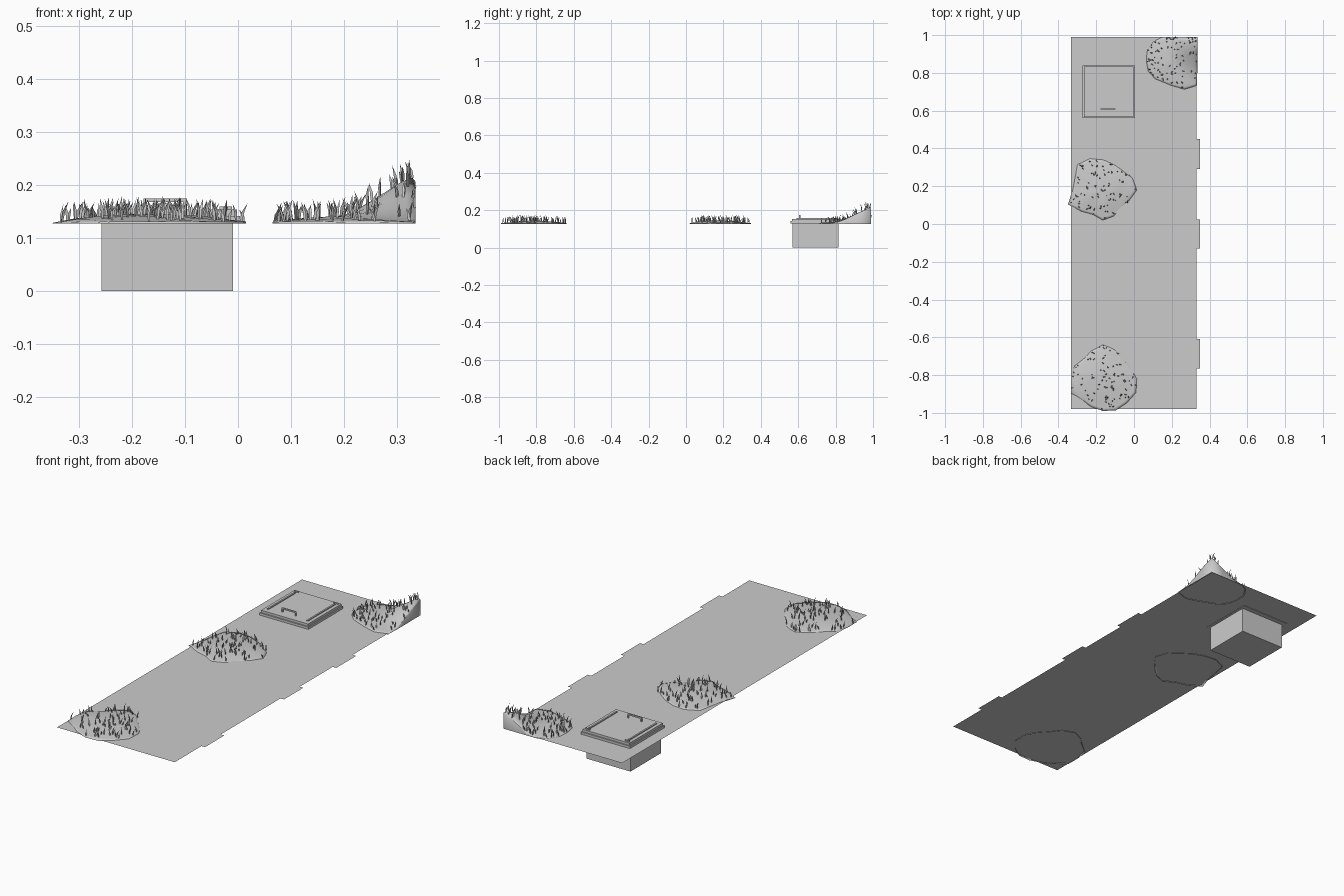
import bpy, bmesh, math, random
from mathutils import Vector

if "Cube" in bpy.data.objects:
    bpy.data.objects.remove(bpy.data.objects["Cube"])
random.seed(4)
GROUND = 0.13
EDGE_X, EDGE_Y = 0.333, 0.985

grey = bpy.data.materials.new("plain grey")
grey.use_nodes = True
grey.diffuse_color = (0.6, 0.6, 0.6, 1)
grey.node_tree.nodes["Principled BSDF"].inputs["Base Color"].default_value = (0.6, 0.6, 0.6, 1)


def finish(name, bm, smooth=False):
    mesh = bpy.data.meshes.new(name)
    bm.to_mesh(mesh)
    bm.free()
    mesh.materials.append(grey)
    for p in mesh.polygons:
        p.use_smooth = smooth
    obj = bpy.data.objects.new(name, mesh)
    bpy.context.collection.objects.link(obj)
    return obj


def box(name, x0, x1, y0, y1, z0, z1):
    bm = bmesh.new()
    bmesh.ops.create_cube(bm, size=1)
    for v in bm.verts:
        v.co = (x1 if v.co.x > 0 else x0, y1 if v.co.y > 0 else y0, z1 if v.co.z > 0 else z0)
    return finish(name, bm)


# Flat ground sheet with three tabs along its left edge
outline = [(-EDGE_X, -0.98), (0.33, -0.98)]
for low, high in ((-0.765, -0.61), (-0.13, 0.025), (0.29, 0.45)):
    outline += [(0.33, low), (0.35, low), (0.35, high), (0.33, high)]
outline += [(0.33, 0.99), (-EDGE_X, 0.99)]
bm = bmesh.new()
bm.faces.new([bm.verts.new((x, y, GROUND)) for x, y in outline])
finish("ground_sheet", bm)

# Hatch with a sunken shaft under the sheet
box("hatch_shaft", -0.258, -0.009, 0.57, 0.815, 0, GROUND)
box("hatch_frame", -0.272, 0.004, 0.56, 0.84, GROUND - 0.002, 0.142)
box("hatch_lid", -0.266, -0.002, 0.566, 0.834, 0.142, 0.154)
for side, x in (("right", -0.245), ("left", -0.023)):
    box("hatch_rail_" + side, x - 0.004, x + 0.004, 0.59, 0.81, 0.154, 0.159)
    box("hatch_hinge_" + side, x - 0.012, x + 0.012, 0.819, 0.825, 0.154, 0.16)

# Raised pull handle
box("handle_bar", -0.178, -0.098, 0.605, 0.612, 0.168, 0.175)
for side, x in (("right", -0.175), ("left", -0.101)):
    box("handle_leg_" + side, x - 0.003, x + 0.003, 0.605, 0.612, 0.154, 0.168)


def clamp(v, limit):
    return max(-limit, min(limit, v))


def mound(name, cx, cy, radii, height, limit_x=EDGE_X):
    """Low heap on rings, closed by a short skirt at its rim."""
    bm = bmesh.new()
    n = len(radii)
    centre = bm.verts.new((cx, cy, height(cx, cy, 0)))
    last = None
    for t in (0.25, 0.5, 0.75, 0.92, 1, 1):
        ring = []
        for i, r in enumerate(radii):
            a = math.tau * i / n
            x = clamp(cx + t * r * math.cos(a), limit_x)
            y = clamp(cy + t * r * math.sin(a), 0.99)
            z = height(x, y, t) + random.uniform(-0.002, 0.002)
            if len(bm.verts) > n * 5:
                z = GROUND - 0.003
            ring.append(bm.verts.new((x, y, z)))
        for i in range(n):
            j = (i + 1) % n
            if last:
                bm.faces.new((last[i], ring[i], ring[j], last[j]))
            else:
                bm.faces.new((centre, ring[i], ring[j]))
        last = ring
    return finish(name, bm, smooth=True)


def blades(name, cx, cy, radii, height, count, extra=()):
    """Thin three-sided tapering blades scattered over a heap."""
    bm = bmesh.new()
    spots = list(extra)
    for _ in range(count):
        a = random.uniform(0, math.tau)
        r = radii[round(a / math.tau * len(radii)) % len(radii)] * 0.98 * math.sqrt(random.random())
        spots.append((clamp(cx + r * math.cos(a), EDGE_X), clamp(cy + r * math.sin(a), EDGE_Y)))
    for x, y in spots:
        z = height(x, y, min(1, math.hypot(x - cx, y - cy) / max(radii))) - 0.004
        turn = random.uniform(0, math.tau)
        lean = Vector((math.cos(turn), math.sin(turn), 0)) * random.uniform(0.004, 0.015)
        tall = random.uniform(0.022, 0.042)
        base, rings = Vector((x, y, z)), []
        for t, w in ((0, 0.0025), (0.5, 0.0033)):
            mid = base + lean * t * t + Vector((0, 0, tall * t))
            rings.append([bm.verts.new(mid + Vector((math.cos(turn + k), math.sin(turn + k), 0)) * w)
                          for k in (0, 2.1, 4.2)])
        tip = bm.verts.new(base + lean + Vector((0, 0, tall)))
        for i in range(3):
            j = (i + 1) % 3
            bm.faces.new((rings[0][i], rings[0][j], rings[1][j], rings[1][i]))
            bm.faces.new((rings[1][i], rings[1][j], tip))
    finish(name, bm)


def low_heap(x, y, t):
    return GROUND + 0.014 * (1 - t * t)


def corner_heap(x, y, t):
    d = math.hypot(x - 0.325, (y - 0.975) * 0.8)
    return GROUND + 0.01 * (1 - t * t) + 0.09 * max(0, 1 - d / 0.15) ** 1.4


# Grass heaps: irregular rim radii run counter-clockwise from +x
front_rim = [0.18, 0.16, 0.15, 0.17, 0.18, 0.16, 0.15, 0.17, 0.19, 0.2, 0.16, 0.16, 0.17, 0.18, 0.18, 0.19]
middle_rim = [0.18, 0.17, 0.15, 0.15, 0.16, 0.18, 0.19, 0.16, 0.16, 0.2, 0.16, 0.14, 0.16, 0.15, 0.14, 0.15]
corner_rim = [0.15, 0.16, 0.19, 0.16, 0.14, 0.14, 0.15, 0.15, 0.14, 0.14, 0.13, 0.12, 0.13, 0.16, 0.18, 0.15]

mound("front_heap", -0.165, -0.82, front_rim, low_heap)
blades("front_grass", -0.165, -0.82, front_rim, low_heap, 85)
mound("middle_heap", -0.165, 0.18, middle_rim, low_heap, 0.35)
blades("middle_grass", -0.165, 0.18, middle_rim, low_heap, 85)
mound("corner_heap", 0.205, 0.86, corner_rim, corner_heap, 0.335)
blades("corner_grass", 0.205, 0.86, corner_rim, corner_heap, 85,
       [(0.33, 0.97), (0.31, 0.98), (0.32, 0.94), (0.33, 0.9), (0.3, 0.96)])
